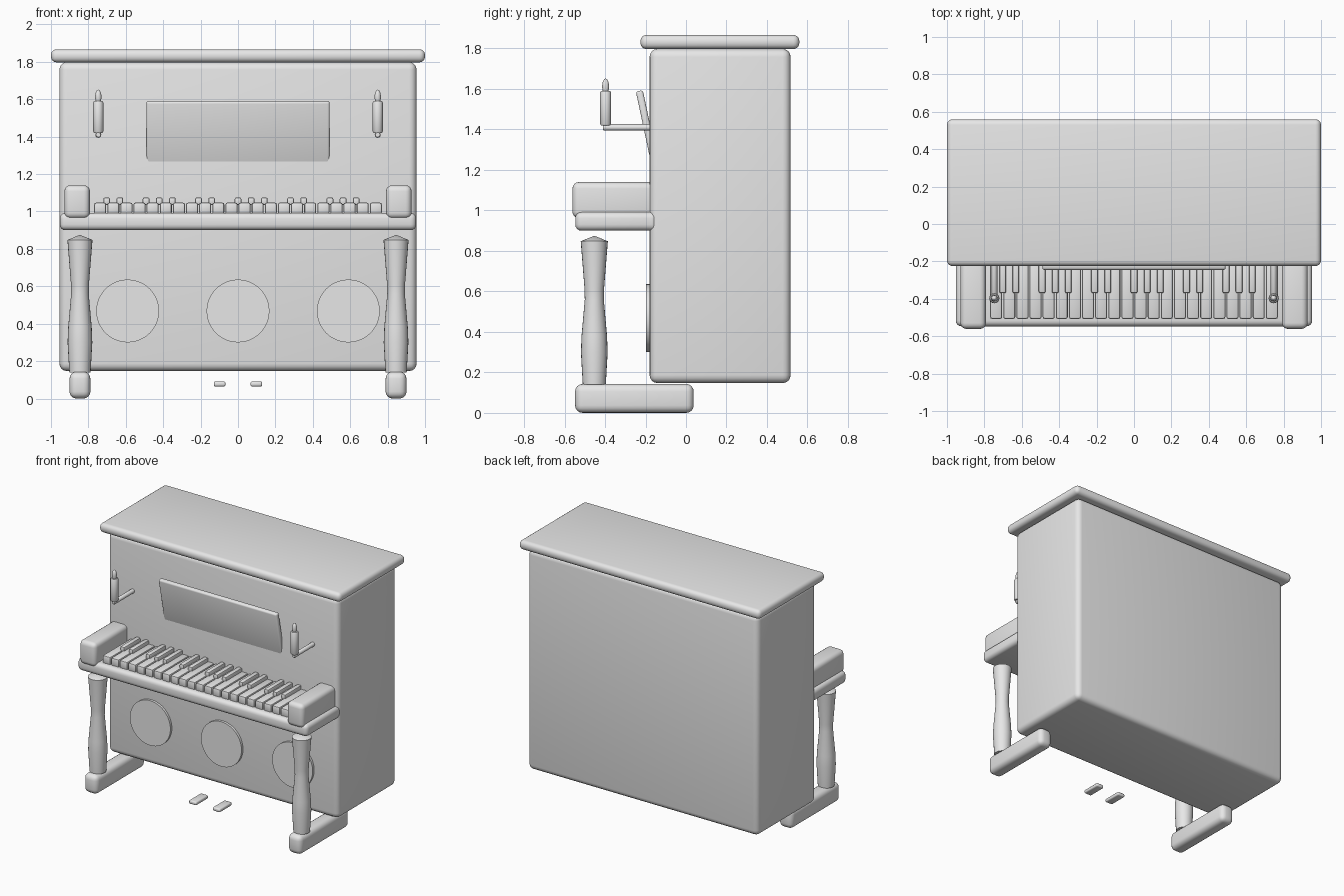
import bpy
import bmesh
from math import radians, pi
from mathutils import Matrix, Vector

cube = bpy.data.objects.get("Cube")
if cube:
    bpy.data.objects.remove(cube, do_unlink=True)

GREY = (0.8, 0.8, 0.8, 1.0)
mat = bpy.data.materials.new("plain grey")
mat.use_nodes = True
mat.diffuse_color = GREY
mat.node_tree.nodes["Principled BSDF"].inputs["Base Color"].default_value = GREY


def finish(name, bm, angle=40):
    """Turn a bmesh into a shaded object."""
    bmesh.ops.recalc_face_normals(bm, faces=bm.faces[:])
    mesh = bpy.data.meshes.new(name)
    bm.to_mesh(mesh)
    bm.free()
    mesh.materials.append(mat)
    obj = bpy.data.objects.new(name, mesh)
    bpy.context.collection.objects.link(obj)
    bpy.ops.object.select_all(action='DESELECT')
    obj.select_set(True)
    bpy.context.view_layer.objects.active = obj
    bpy.ops.object.shade_smooth_by_angle(angle=radians(angle))
    return obj


def box(name, x, y, z, bevel, segments=4):
    """Rounded box from (min, max) ranges."""
    lo, hi = Vector((x[0], y[0], z[0])), Vector((x[1], y[1], z[1]))
    bm = bmesh.new()
    bmesh.ops.create_cube(bm, size=1)
    bmesh.ops.scale(bm, vec=hi - lo, verts=bm.verts)
    bmesh.ops.translate(bm, vec=(lo + hi) / 2, verts=bm.verts)
    bmesh.ops.bevel(bm, geom=bm.edges[:], offset=bevel, segments=segments,
                    profile=0.5, affect='EDGES', clamp_overlap=True)
    return finish(name, bm)


def lathe(name, profile, centre, sides=24, along_y=False):
    """Revolve (radius, height) points round the vertical, or round the y axis."""
    bm = bmesh.new()
    verts = [bm.verts.new((r, 0, h)) for r, h in profile]
    edges = [bm.edges.new(pair) for pair in zip(verts, verts[1:])]
    bmesh.ops.spin(bm, geom=verts + edges, cent=(0, 0, 0), axis=(0, 0, 1),
                   angle=2 * pi, steps=sides)
    bmesh.ops.remove_doubles(bm, verts=bm.verts[:], dist=0.0001)
    if along_y:
        bmesh.ops.rotate(bm, matrix=Matrix.Rotation(pi / 2, 3, 'X'), verts=bm.verts)
    bmesh.ops.translate(bm, vec=centre, verts=bm.verts)
    return finish(name, bm)


def span(centre, width):
    return (centre - width / 2, centre + width / 2)


# Case, lid and key bed
box("case", (-0.955, 0.955), (-0.18, 0.517), (0.147, 1.798), 0.04)
box("lid", (-1, 1), (-0.225, 0.56), (1.797, 1.867), 0.03)
box("key_bed", (-0.953, 0.953), (-0.547, -0.14), (0.9, 0.992), 0.03)

# Music stand, leaning back into the case
stand = box("music_stand", (-0.49, 0.49), (-0.0175, 0.0175), (-0.2, 0.2), 0.012, 3)
stand.location = (0, -0.189, 1.395)
stand.rotation_euler.x = radians(12)

# Round front panels
for label, x in (("left", 0.59), ("middle", 0), ("right", -0.59)):
    lathe("round_panel_" + label, [(0, 0), (0.168, 0), (0.168, 0.03), (0, 0.03)],
          (x, -0.168, 0.468), 48, along_y=True)

# Parts repeated on both sides
LEG = [(0, 0.14), (0.057, 0.14), (0.066, 0.3), (0.063, 0.38), (0.047, 0.56),
       (0.048, 0.61), (0.067, 0.848), (0, 0.875)]
CANDLE = [(0, 1.42), (0.023, 1.42), (0.027, 1.427), (0.027, 1.583),
          (0.023, 1.59), (0, 1.59)]
FLAME = [(0, 1.58), (0.014, 1.59), (0.018, 1.612), (0.014, 1.636),
         (0.007, 1.648), (0, 1.652)]
for label, s in (("left", 1), ("right", -1)):
    box("cheek_" + label, span(0.86 * s, 0.136), (-0.561, -0.15), (0.962, 1.14), 0.032)
    box("foot_" + label, span(0.845 * s, 0.112), (-0.548, 0.038), (0, 0.143), 0.037)
    lathe("leg_" + label, LEG, (0.845 * s, -0.453, 0))
    lathe("candle_" + label, CANDLE, (0.747 * s, -0.397, 0))
    lathe("flame_" + label, FLAME, (0.747 * s, -0.397, 0), 16)
    lathe("candle_arm_" + label,
          [(0, 0), (0.016, 0), (0.016, 0.24), (0.012, 0.245), (0, 0.245)],
          (0.747 * s, -0.165, 1.41), 16, along_y=True)
    box("pedal_" + label, span(0.098 * s, 0.063), (-0.4, -0.255), (0.064, 0.091), 0.01, 3)

# Keyboard: white keys, with black keys on the octave pattern
COUNT, PITCH = 22, 0.0702
start = -COUNT * PITCH / 2
for i in range(COUNT):
    box(f"white_key_{i + 1}", span(start + (i + 0.5) * PITCH, 0.064),
        (-0.507, -0.17), (0.985, 1.047), 0.01, 2)
    if i % 7 in (1, 2, 4, 5, 6):
        box(f"black_key_{i}", span(start + i * PITCH, 0.036),
            (-0.37, -0.17), (1.035, 1.075), 0.009, 2)
